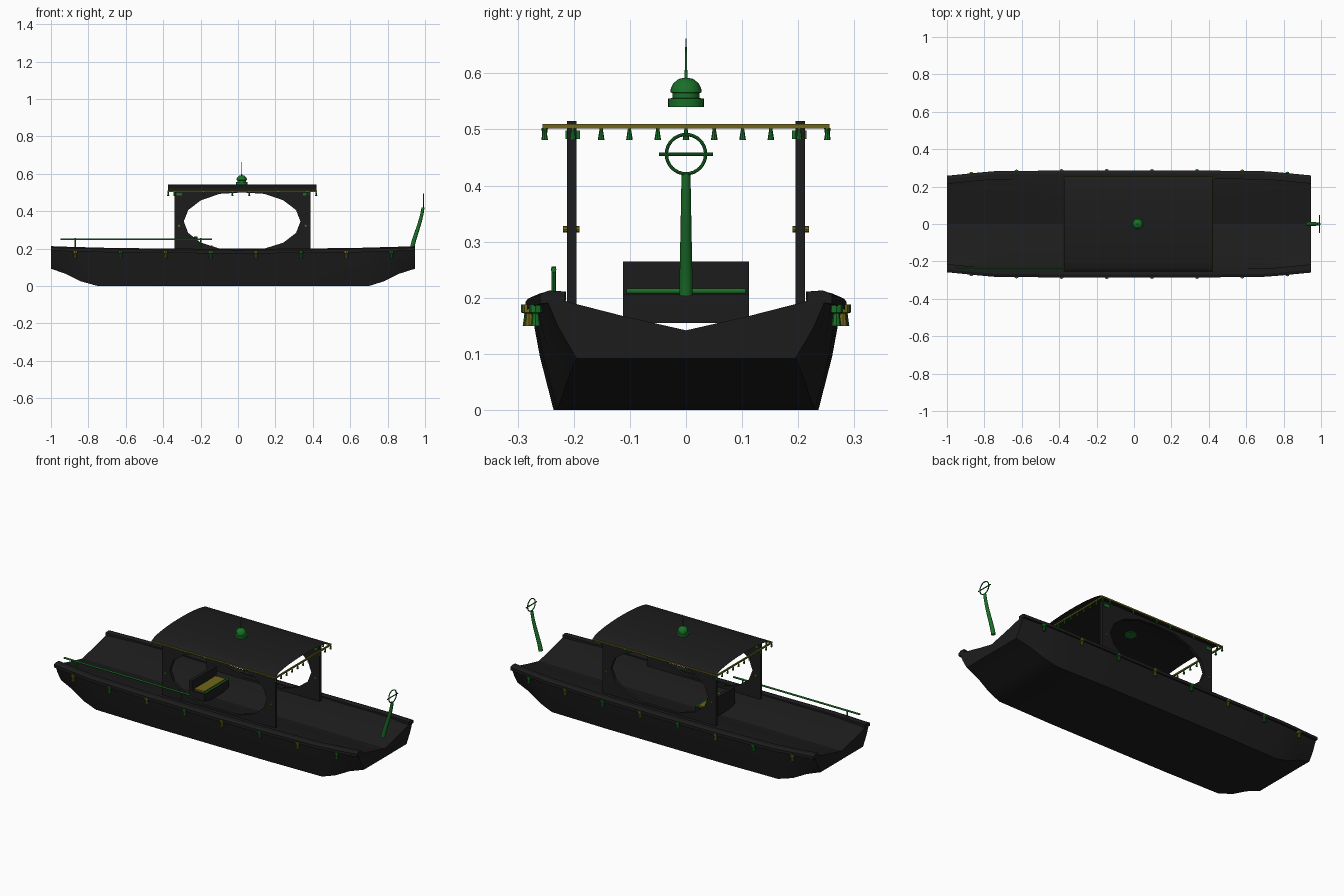
import bpy, bmesh, math
from mathutils import Vector

if "Cube" in bpy.data.objects:
    bpy.data.objects.remove(bpy.data.objects["Cube"])

def mat(name, c):
    m = bpy.data.materials.new(name)
    m.diffuse_color = (*c, 1)
    m.use_nodes = True
    m.node_tree.nodes["Principled BSDF"].inputs["Base Color"].default_value = m.diffuse_color
    return m
BLACK = mat("black_lacquer", (0.012, 0.012, 0.012))
GREEN = mat("green_metal", (0.01, 0.16, 0.02))
OLIVE = mat("olive_gold", (0.16, 0.13, 0.01))

def finish(bm, name, m, smooth=None):
    bmesh.ops.recalc_face_normals(bm, faces=bm.faces)
    me = bpy.data.meshes.new(name)
    bm.to_mesh(me)
    bm.free()
    ob = bpy.data.objects.new(name, me)
    bpy.context.collection.objects.link(ob)
    me.materials.append(m)
    if smooth:
        bpy.ops.object.select_all(action='DESELECT')
        ob.select_set(True)
        bpy.context.view_layer.objects.active = ob
        bpy.ops.object.shade_smooth_by_angle(angle=math.radians(smooth))
    return ob

def loft(name, rings, m, closed=True, caps=True, smooth=None):
    bm = bmesh.new()
    R = [[bm.verts.new(p) for p in r] for r in rings]
    n = len(R[0])
    for a, b in zip(R, R[1:]):
        for i in range(n if closed else n - 1):
            j = (i + 1) % n
            bm.faces.new((a[i], a[j], b[j], b[i]))
    if caps and closed:
        bm.faces.new(R[0])
        bm.faces.new(R[-1])
    return finish(bm, name, m, smooth)

def box(name, lo, hi, m):
    sq = lambda x: [(x, lo[1], lo[2]), (x, hi[1], lo[2]), (x, hi[1], hi[2]), (x, lo[1], hi[2])]
    return loft(name, [sq(lo[0]), sq(hi[0])], m)

def tube(name, pts, radii, m, n=12):
    pts = [Vector(p) for p in pts]
    rings = []
    for i, p in enumerate(pts):
        d = (pts[min(i + 1, len(pts) - 1)] - pts[max(i - 1, 0)]).normalized()
        u = d.orthogonal() if abs(d.y) > .9 else d.cross(Vector((0, 1, 0)))
        u.normalize()
        v = d.cross(u)
        rings.append([p + radii[i] * (u * math.cos(t) + v * math.sin(t))
                      for t in (2 * math.pi * k / n for k in range(n))])
    return loft(name, rings, m, smooth=40)

def lathe(name, x, y, prof, m, n=24):
    return loft(name, [[(x + r * math.cos(2 * math.pi * k / n), y + r * math.sin(2 * math.pi * k / n), z)
                        for k in range(n)] for r, z in prof], m, smooth=35)

# hull stations: x, keel height, keel half width, rim half width, rim height
ST = [(-1, .092, .195, .25, .205), (-.92, .065, .207, .258, .202), (-.84, .025, .22, .266, .2),
      (-.75, 0, .23, .274, .197), (-.4, 0, .236, .278, .192), (0, 0, .236, .278, .19),
      (.35, 0, .236, .278, .192), (.7, 0, .23, .274, .197), (.78, .025, .22, .268, .2),
      (.86, .065, .207, .26, .202), (.945, .092, .195, .252, .205)]

def section(x, zk, wk, wr, zr):
    half = [(wk, zk), (wk * .42 + wr * .58, zk + (zr - zk) * .5), (wr, zr), (.2, .19), (.11, .167)]
    right = [(x, y, z) for y, z in half]
    left = [(x, -y, z) for y, z in reversed(half)]
    return right + [(x, 0, .142)] + left
loft("hull", [section(*s) for s in ST], BLACK, smooth=25)

# gunwales
for s, side in ((1, "back"), (-1, "front")):
    loft(side + "_gunwale", [[(x, s * (wr + .008), zr - .016), (x, s * (wr + .008), zr + .001),
                              (x, s * (wr - .008), zr + .008), (x, s * (wr - .036), zr + .006),
                              (x, s * (wr - .036), zr - .01)] for x, zk, wk, wr, zr in ST], BLACK)

def rim_y(x):
    for a, b in zip(ST, ST[1:]):
        if a[0] <= x <= b[0]:
            return a[3] + (b[3] - a[3]) * (x - a[0]) / (b[0] - a[0])

# hull tassels
for s in (1, -1):
    for i in range(8):
        x = -.87 + i * .2415
        y = s * (rim_y(x) + .004)
        lathe("hull_tassel", x, y, [(.009, .15), (.006, .172), (.012, .174), (.012, .188)], GREEN if i % 2 else OLIVE, 8)

# canopy side walls with a rounded moon opening
opening = [(math.cos(t) * .312, math.sin(t) * .16) for t in (2 * math.pi * k / 16 for k in range(16))]
x0, x1, z0, z1 = -.34, .388, .175, .515
for s, side in ((1, "back"), (-1, "front")):
    rings = []
    for y in (.195, .212):
        inner, outer = [], []
        for dx, dz in opening:
            inner.append((.022 + dx, s * y, min(.5, max(.2, .345 + dz))))
            k = max(abs(dx) / .312, abs(dz) / .16)
            c, d = dx / .312 / k, dz / .16 / k
            outer.append(((x0 + x1) / 2 + c * (x1 - x0) / 2, s * y, (z0 + z1) / 2 + d * (z1 - z0) / 2))
        rings += [outer, inner] if y < .2 else [inner, outer]
    loft(side + "_canopy_wall", rings + [rings[0]], BLACK, caps=False)
    for x in (-.315, .362):
        tube("wall_knob", [(x, s * .19, .322), (x, s * .219, .322)], [.006, .006], OLIVE, 8)
        box("wall_capital", (x - .015, min(s * .189, s * .215), .483), (x + .015, max(s * .189, s * .215), .498), GREEN)

# arched roof sheet
def roof(x):
    return [(x, -.255 * math.cos(t), .506 + .038 * math.sin(t)) for t in (math.pi * k / 20 for k in range(21))]
loft("roof", [roof(-.375), roof(.42)], BLACK, closed=False, smooth=40)

# roof edge trim and fringe
for s in (1, -1):
    y = s * .252
    box("roof_side_trim", (-.375, y - .004, .502), (.42, y + .004, .51), OLIVE)
    for x in (-.34, -.185, -.03, .06, .215, .37):
        lathe("roof_tassel", x, y, [(.006, .481), (.004, .49), (.006, .503)], GREEN, 8)
for x in (-.373, .418):
    box("roof_end_trim", (x - .004, -.255, .502), (x + .004, .255, .51), OLIVE)
    for i in range(11):
        lathe("roof_tassel", x, -.252 + i * .0504, [(.006, .481), (.003, .5), (.003, .503)], GREEN, 8)

# roof finial
lathe("roof_finial", .02, 0, [(.032, .54), (.032, .555), (.024, .556), (.024, .565), (.028, .566), (.027, .573),
      (.022, .583), (.013, .59), (.003, .592), (.002, .61), (.002, .635), (.0005, .662)], GREEN)

# bench
box("bench_seat", (-.225, -.112, .155), (-.135, .112, .207), BLACK)
box("bench_back", (-.235, -.112, .155), (-.217, .112, .265), BLACK)
box("bench_cushion", (-.212, -.098, .207), (-.148, .098, .216), OLIVE)
tube("bench_roll", [(-.14, -.106, .212), (-.14, .106, .212)], [.005, .005], GREEN)

# punting pole and its rests
tube("pole", [(-.95, -.236, .25), (-.14, -.236, .25)], [.005, .005], GREEN)
for x in (-.87, -.2):
    tube("pole_rest", [(x, -.236, .185), (x, -.236, .256)], [.004, .004], GREEN, 8)

# stern post with ring
pts, rad = [], []
for i in range(11):
    t = i / 10
    pts.append((.932 + .06 * math.sin(t * 1.2 + .1 * t) ** 1.3 if t else .932, 0, .205 + .215 * t))
    rad.append(.012 - .004 * t)
tube("stern_post", pts, rad, GREEN)
bpy.ops.mesh.primitive_torus_add(location=(.992, 0, .456), rotation=(0, math.pi / 2, 0), major_radius=.035,
                                 minor_radius=.003, major_segments=32, minor_segments=8)
ring = bpy.context.object
ring.name = "stern_ring"
ring.data.materials.append(GREEN)
bpy.ops.object.shade_smooth_by_angle()
tube("stern_crossbar", [(.992, -.048, .456), (.992, .048, .456)], [.003, .003], GREEN, 8)
